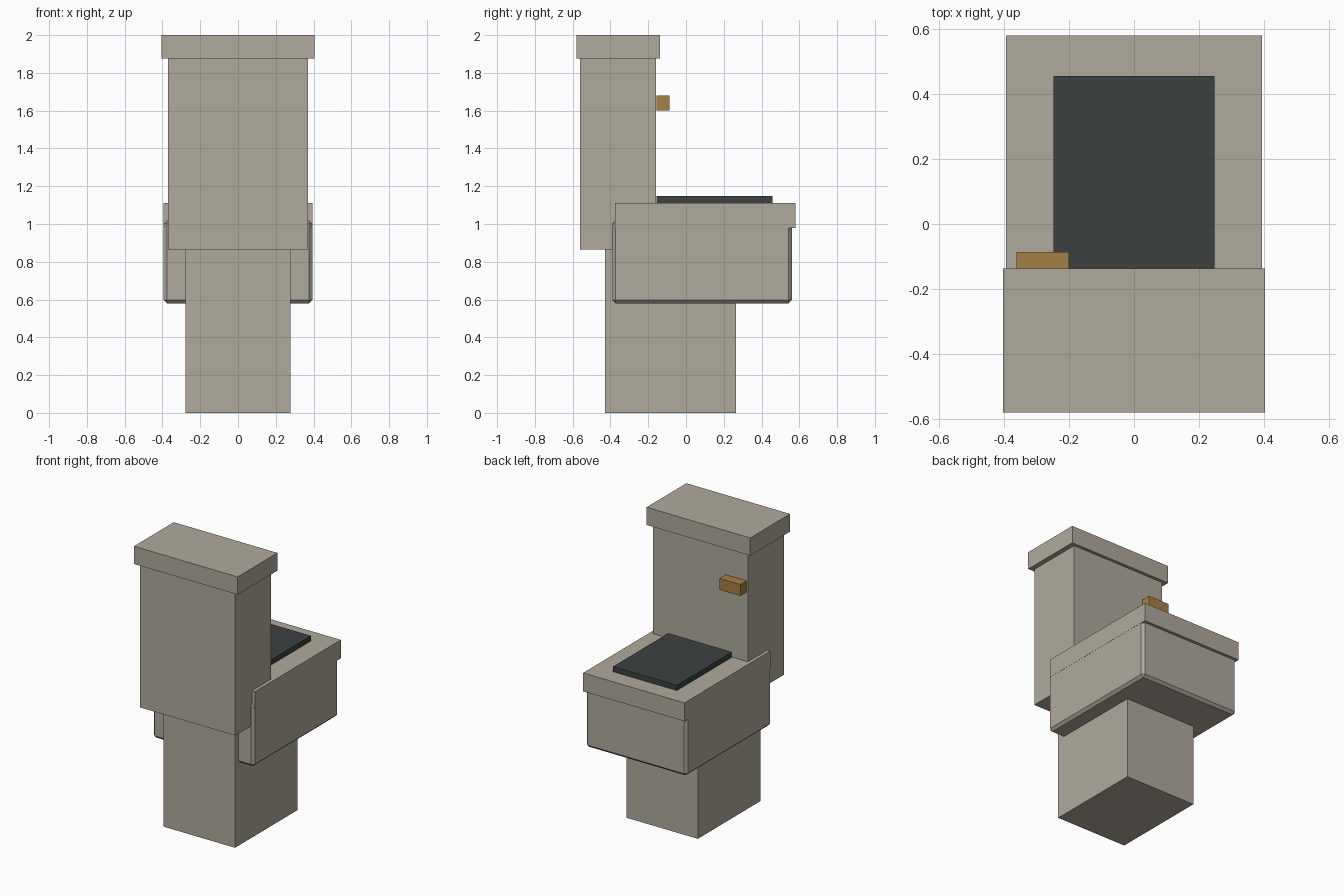
import bpy

if "Cube" in bpy.data.objects:
    bpy.data.objects.remove(bpy.data.objects["Cube"])


def material(name, color):
    m = bpy.data.materials.new(name)
    m.diffuse_color = (*color, 1.0)
    m.use_nodes = True
    m.node_tree.nodes["Principled BSDF"].inputs["Base Color"].default_value = m.diffuse_color
    return m


stone = material("warm grey ceramic", (0.43, 0.40, 0.335))
dark = material("dark slate", (0.045, 0.054, 0.053))
brass = material("brass", (0.38, 0.215, 0.066))


def block(name, x, y, z, mat, bevel=0.0):
    """Box from (min, max) ranges, with an optional chamfer."""
    ranges = (x, y, z)
    bpy.ops.mesh.primitive_cube_add(size=1, location=[(a + b) / 2 for a, b in ranges])
    ob = bpy.context.object
    ob.name = name
    ob.scale = [b - a for a, b in ranges]
    bpy.ops.object.transform_apply(location=False, rotation=False, scale=True)
    ob.data.materials.append(mat)
    if bevel:
        mod = ob.modifiers.new("chamfer", "BEVEL")
        mod.width = bevel
        mod.segments = 1
    return ob


# Base and bowl
block("pedestal", (-0.278, 0.278), (-0.43, 0.265), (0, 0.865), stone)
block("bowl", (-0.394, 0.394), (-0.39, 0.56), (0.58, 1.02), stone, 0.018)
block("rim", (-0.395, 0.395), (-0.375, 0.581), (0.98, 1.11), stone)
block("seat_panel", (-0.248, 0.248), (-0.155, 0.457), (1.11, 1.147), dark)

# Tank with its lid and flush lever
block("tank", (-0.37, 0.37), (-0.56, -0.16), (0.865, 1.88), stone)
block("tank_lid", (-0.404, 0.404), (-0.581, -0.138), (1.875, 2.0), stone)
block("flush_lever", (-0.363, -0.2), (-0.155, -0.087), (1.6, 1.68), brass)
